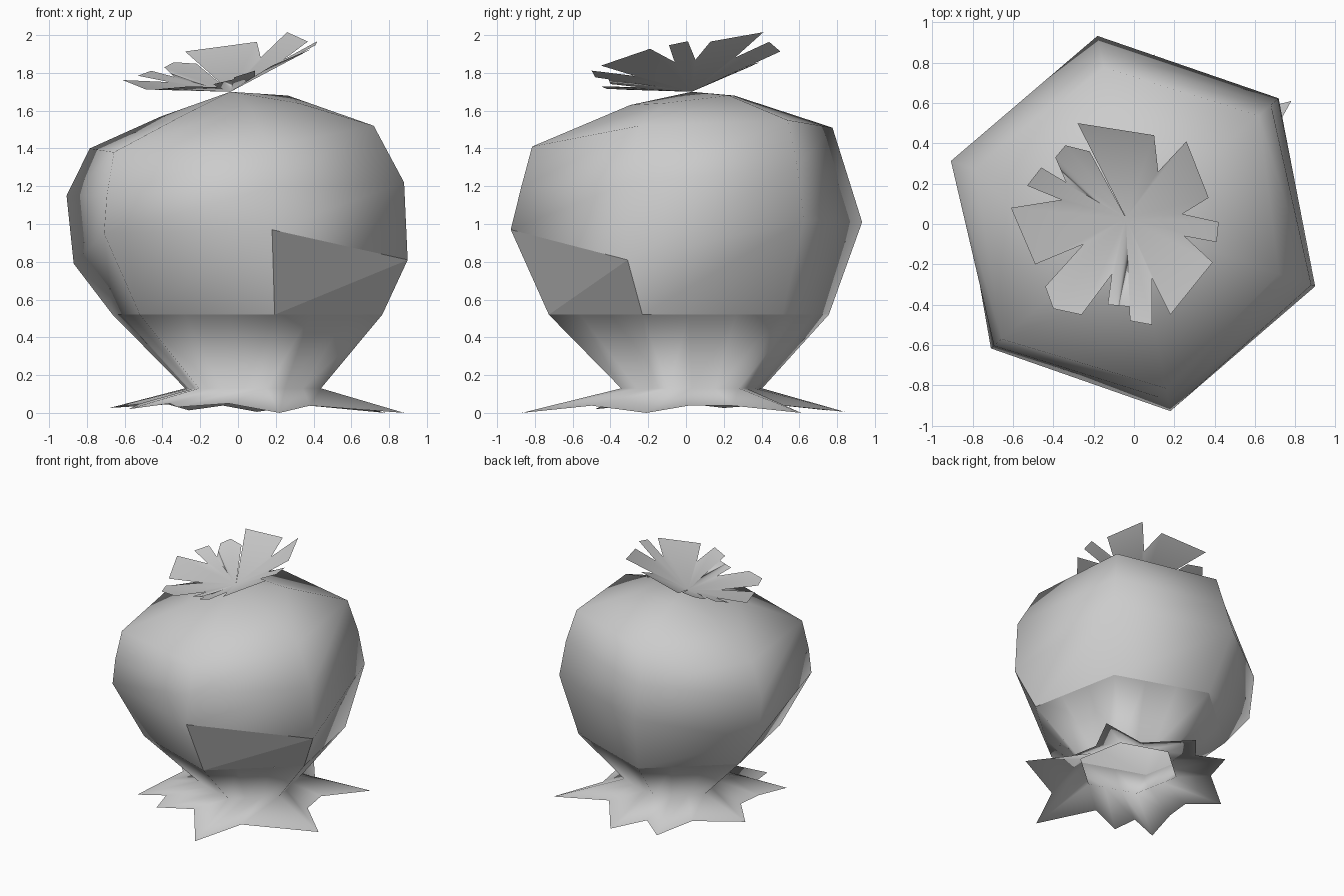
import bpy
from math import cos, sin, radians, hypot

cube = bpy.data.objects.get("Cube")
if cube:
    bpy.data.objects.remove(cube, do_unlink=True)

grey = bpy.data.materials.new("plain_grey")
grey.use_nodes = True
grey.diffuse_color = (0.6, 0.6, 0.6, 1)
bsdf = grey.node_tree.nodes["Principled BSDF"]
bsdf.inputs["Base Color"].default_value = (0.6, 0.6, 0.6, 1)
bsdf.inputs["Roughness"].default_value = 0.8


def make_part(name, verts, faces):
    """Smooth shaded mesh object from points and faces."""
    mesh = bpy.data.meshes.new(name)
    mesh.from_pydata(verts, [], faces)
    mesh.materials.append(grey)
    for poly in mesh.polygons:
        poly.use_smooth = True
    obj = bpy.data.objects.new(name, mesh)
    bpy.context.collection.objects.link(obj)
    return obj


def strip(start, count):
    """Quads joining two neighbouring closed rings."""
    return [(start + i, start + (i + 1) % count,
             start + count + (i + 1) % count, start + count + i)
            for i in range(count)]


def polar(r, angle, z, cx=0.0, cy=0.0):
    a = radians(angle)
    return (cx + r * cos(a), cy + r * sin(a), z)


SIDES = 6
ANGLES = [-19 + 60 * i for i in range(SIDES)]
APEX = (-0.04, 0.03, 1.70)

# Six-sided sack body: (radius, height) up each corner column
columns = [
    [(.95, .81), (.93, 1.22), (.76, 1.52), (.34, 1.64)],
    [(.95, 1.02), (.90, 1.30), (.82, 1.55), (.35, 1.68)],
    [(.95, 1.01), (.87, 1.26), (.79, 1.51), (.26, 1.68)],
    [(.92, .79), (.96, 1.15), (.83, 1.40), (.43, 1.57)],
    [(.94, .95), (.92, 1.15), (.87, 1.38), (.40, 1.57)],
    [(.945, .97), (.89, 1.19), (.83, 1.41), (.30, 1.63)],
]
waist = [polar(.755, a, .52, .05, .015) for a in ANGLES]
verts = list(waist)
for row in range(4):
    verts += [polar(col[row][0], a, col[row][1]) for col, a in zip(columns, ANGLES)]
faces = []
for row in range(4):
    faces += strip(row * SIDES, SIDES)
top = len(verts)
verts.append(APEX)
faces += [(top - SIDES + i, top - SIDES + (i + 1) % SIDES, top) for i in range(SIDES)]

# Flat patch: the lower front face, split along its diagonal
a, b, c, d = faces.pop(SIDES - 1)
faces += [(a, b, c), (a, c, d)]
body = make_part("sack_body", verts, faces)
for poly in body.data.polygons[-2:]:
    poly.use_smooth = False

# Neck and ragged skirt; each hexagon side is cut in three
STEPS = 3


def subdivide(ring):
    points = []
    for p, q in zip(ring, ring[1:] + ring[:1]):
        for s in range(STEPS):
            t = s / STEPS
            points.append(tuple(u + (v - u) * t for u, v in zip(p, q)))
    return points


ankle = [polar(.38, a, .13, .08, .03) for a in ANGLES]
hem = [(.88, -.21), (.62, .02), (.58, .25), (.78, .61), (.35, .50), (.10, .84),
       (-.08, .62), (-.26, .75), (-.37, .45), (-.68, .20), (-.50, 0), (-.52, -.20),
       (-.58, -.48), (-.36, -.42), (-.32, -.60), (-.05, -.50), (.22, -.87), (.38, -.50)]
hem = [(x, y, max(0, .05 - .15 * max(0, hypot(x, y) - .55))) for x, y in hem]
hem[-2] = (hem[-2][0], hem[-2][1], 0)
count = SIDES * STEPS
make_part("neck_and_skirt", subdivide(waist) + subdivide(ankle) + hem,
          [f[::-1] for f in strip(0, count) + strip(count, count)])

# Ragged leaf crown: a tilted open cone with a slit at the back left
rim = [(-.28, .50), (.10, .44), (.12, .26), (.26, .41), (.37, .13), (.24, .05),
       (.42, .01), (.41, -.09), (.25, -.06), (.39, -.19), (.18, -.45), (.09, -.27),
       (.09, -.50), (-.02, -.48), (-.02, -.41), (-.13, -.40), (-.11, -.25),
       (-.26, -.45), (-.40, -.42), (-.44, -.31), (-.25, -.10), (-.49, -.20),
       (-.61, .08), (-.36, .12), (-.53, .19), (-.46, .28), (-.33, .19),
       (-.39, .33), (-.34, .39), (-.22, .36)]
verts = [APEX]
for x, y in rim:
    dx, dy = x - APEX[0], y - APEX[1]
    verts.append((x, y, APEX[2] + .34 * hypot(dx, dy) + .25 * dx + .20 * dy))
make_part("leaf_crown", verts, [(0, i + 1, i) for i in range(1, len(rim))])
